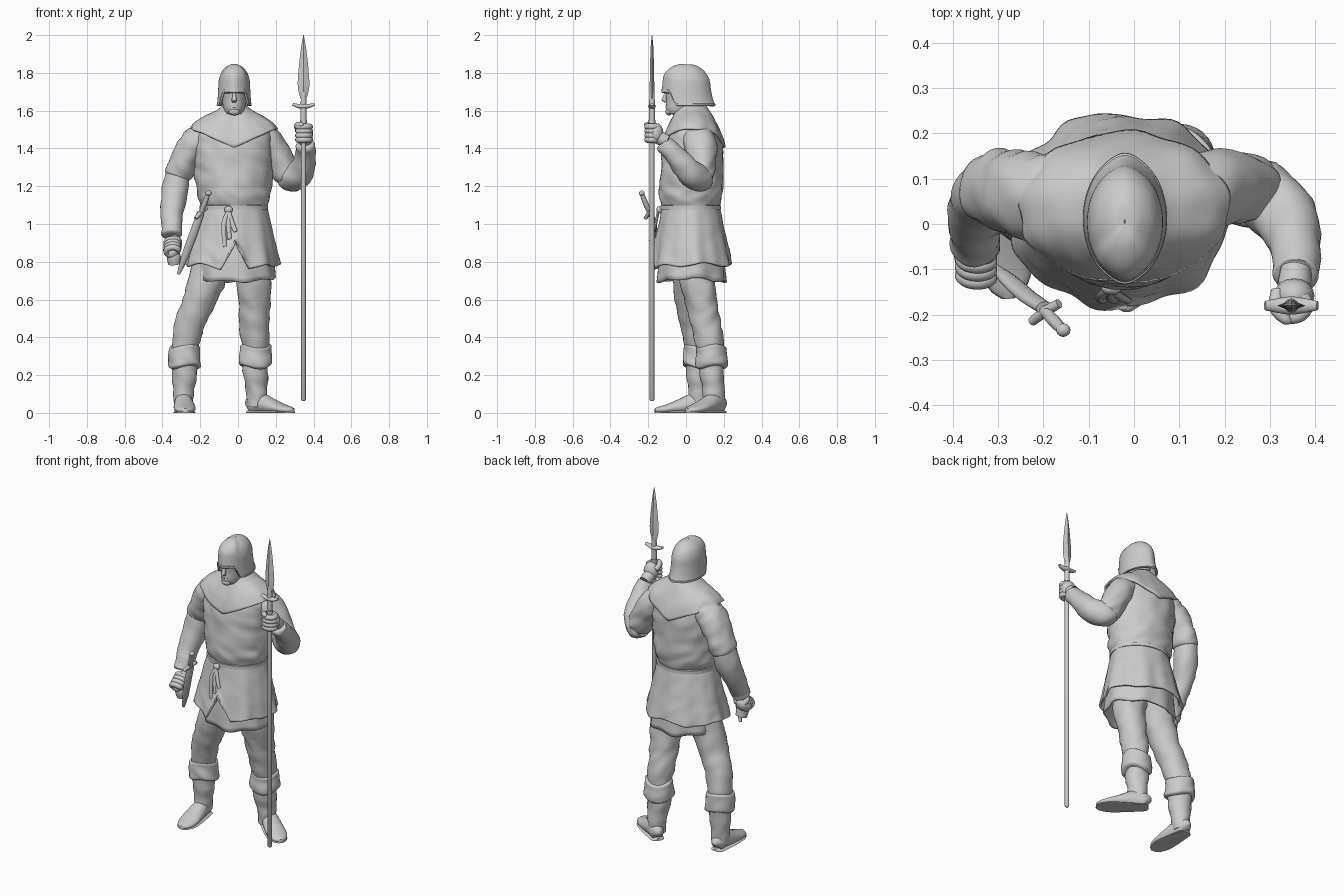
import bpy, bmesh, math
from mathutils import Vector, Matrix, noise

PI = math.pi


def spline(pts, sub):
    out = []
    for i in range(len(pts) - 1):
        a, b, c, d = pts[max(i - 1, 0)], pts[i], pts[i + 1], pts[min(i + 2, len(pts) - 1)]
        for k in range(sub):
            t = k / sub
            out.append([0.5 * (2 * q + (r - p) * t + (2 * p - 5 * q + 4 * r - s) * t * t
                               + (3 * q - p - 3 * r + s) * t ** 3) for p, q, r, s in zip(a, b, c, d)])
    return out + [list(pts[-1])]


def tube(bm, pts, ref=(1, 0, 0), n=24, sub=4, fn=None, flat=False, caps=True, rough=0, floor=False):
    """Loft ellipses (x, y, z, ra, rb) along a path; flat keeps every ellipse horizontal."""
    P = spline([p if len(p) == 5 else (*p, p[3]) for p in pts], sub)
    rings, ref = [], Vector(ref)
    for i, p in enumerate(P):
        c = Vector(p[:3])
        T = Vector((0, 0, 1)) if flat else (Vector(P[min(i + 1, len(P) - 1)][:3]) - Vector(P[max(i - 1, 0)][:3])).normalized()
        A = (ref - T * ref.dot(T)).normalized()
        B = T.cross(A)
        ring = []
        for k in range(n):
            a = 2 * PI * k / n
            s, dz = fn(a, i / (len(P) - 1)) if fn else (1, 0)
            off = A * math.cos(a) * p[3] + B * math.sin(a) * p[4]
            q = c + off
            s += rough * noise.noise(Vector((q.x * 13, q.y * 13, q.z * 20 + q.x * 12)))
            v = c + off * s + Vector((0, 0, dz))
            if floor:
                v.z = max(v.z, 0)
            ring.append(bm.verts.new(v))
        rings.append(ring)
    for r, s in zip(rings, rings[1:]):
        for k in range(n):
            bm.faces.new((r[k], r[(k + 1) % n], s[(k + 1) % n], s[k]))
    if caps:
        bm.faces.new(rings[0])
        bm.faces.new(rings[-1])


def part(name, tubes, solid=0, sharp=50, matrix=None):
    bm = bmesh.new()
    for pts, kw in tubes:
        tube(bm, pts, **kw)
    if matrix:
        bm.transform(matrix)
    bmesh.ops.recalc_face_normals(bm, faces=bm.faces)
    me = bpy.data.meshes.new(name)
    bm.to_mesh(me)
    bm.free()
    me.shade_smooth()
    me.set_sharp_from_angle(angle=math.radians(sharp))
    ob = bpy.data.objects.new(name, me)
    bpy.context.collection.objects.link(ob)
    if solid:
        m = ob.modifiers.new("thickness", "SOLIDIFY")
        m.thickness, m.offset = solid, -1
    return ob


def blob(x, y, z, rx, ry, rz):
    """Tube points for an ellipsoid."""
    return [(x, y, z - rz * math.cos(t * PI / 8), rx * max(math.sin(t * PI / 8), .03),
             ry * max(math.sin(t * PI / 8), .03)) for t in range(9)]


def smooth(a, b, x):
    t = min(max((x - a) / (b - a), 0), 1)
    return t * t * (3 - 2 * t)


F = dict(flat=True, n=12, sub=1)

# Tunic body
part("tunic", [([(-.02, .03, 1.61, .06, .065), (-.02, .035, 1.55, .13, .10), (-.022, .04, 1.49, .195, .14),
                 (-.025, .037, 1.4, .21, .16), (-.025, .03, 1.27, .203, .166), (-.022, .027, 1.17, .195, .17),
                 (-.022, .025, 1.125, .188, .163), (-.022, .025, 1.09, .172, .148)],
                dict(flat=True, n=48, sub=6, rough=.06))])


# Shoulder cape with a point at front and back
def cape_drape(a, t):
    v = max(0, 1 - abs(math.cos(a)) / .95)
    return 1 + .015 * t * math.sin(9 * a), -.1 * t * t * v


part("shoulder_cape", [([(-.02, .03, 1.63, .06, .075), (-.02, .035, 1.6, .1, .095), (-.022, .037, 1.572, .155, .118),
                         (-.022, .038, 1.54, .206, .146), (-.022, .037, 1.505, .234, .168)],
                        dict(flat=True, n=64, caps=False, rough=.04, fn=cape_drape))], .012)
# Belt with knot and hanging straps
part("belt", [([(-.022, .025, z, .172 + r, .15 + r) for z, r in ((1.075, 0), (1.077, .01), (1.098, .01), (1.1, 0))],
               dict(flat=True, n=48, sub=1))])
part("belt_knot", [(blob(-.05, -.142, 1.075, .022, .015, .02), F)] +
     [([(-.05, -.146, 1.07, .01, .007), (x, -.16, 1.0, .013, .007), (x2, -.17, z, .01, .006)], dict(n=8))
      for x, x2, z in ((-.075, -.07, .88), (-.03, -.012, .96), (-.05, -.045, .92))])


# Skirt with front slit and wavy hem
def skirt_fold(a, t):
    d = abs((a - 1.5 * PI - .07 + PI) % (2 * PI) - PI)
    slit = .17 * max(0, 1 - d / .32)
    return 1 + t * (.03 * math.sin(7 * a + 1) + .015 * math.sin(13 * a)), t * t * (slit - .025 * smooth(.9, .35, d) + .01 * math.sin(5 * a))


def under_fold(a, t):
    return 1 + .03 * t * math.sin(8 * a), -.02 * t * abs(math.sin(a)) + .006 * math.sin(6 * a)


part("skirt", [([(-.022, .025, 1.1, .172, .15), (-.025, .027, 1.03, .192, .164), (-.028, .028, .92, .218, .186),
                 (-.031, .03, .84, .237, .204), (-.032, .03, .785, .25, .216)],
                dict(flat=True, n=96, caps=False, rough=.025, fn=skirt_fold))], .012)
part("under_skirt", [([(-.02, .03, 1.0, .17, .14), (-.018, .03, .85, .2, .17), (-.012, .03, .715, .212, .182)],
                      dict(flat=True, n=64, caps=False, rough=.03, fn=under_fold))], .012)

# Sleeves
part("right_upper_sleeve", [([(-.13, .055, 1.48, .06, .07), (-.19, .06, 1.455, .08, .092), (-.24, .065, 1.41, .083, .095),
                              (-.287, .073, 1.33, .075, .088), (-.315, .08, 1.265, .074, .082),
                              (-.322, .08, 1.245, .06, .07)], dict(rough=.12, n=32))])
part("right_lower_sleeve", [([(-.315, .08, 1.29, .06, .07), (-.332, .065, 1.18, .07, .072), (-.35, .015, 1.06, .061, .063),
                              (-.35, -.03, .975, .053, .056), (-.35, -.045, .945, .054, .056),
                              (-.35, -.05, .935, .04, .04)], dict(rough=.1, n=32))])
part("left_upper_sleeve", [([(.08, .055, 1.48, .06, .07), (.14, .067, 1.45, .078, .086), (.19, .078, 1.39, .079, .085),
                             (.235, .082, 1.315, .073, .076), (.265, .08, 1.26, .07, .07), (.28, .08, 1.23, .05, .055)],
                            dict(rough=.12, n=32))])
R = (0, 1, 1)
part("left_lower_sleeve", [([(.235, .09, 1.25, .05), (.275, .075, 1.24, .072), (.322, .03, 1.262, .073),
                             (.353, -.03, 1.33, .06), (.36, -.09, 1.398, .051), (.357, -.112, 1.42, .05),
                             (.356, -.118, 1.428, .038)], dict(rough=.12, n=32, ref=R))])


# Fists: curled fingers around a local z axis, thumb and palm
def fist(name, matrix, side):
    tubes = [(blob(.006 * side, .016, 0, .045, .04, .055), dict(flat=True, n=16, sub=1)),
             ([(.01, .075, -.045, .034), (.006, .04, -.025, .037), (0, .02, 0, .03)], dict(n=16))]
    for k in range(4):
        z = -.034 + .023 * k
        arc = [PI * (.25 - i * .27) if side > 0 else PI * (.75 + i * .27) for i in range(6)]
        pts = [(.034 * math.cos(a), .028 * math.sin(a) - .003, z, .016 if i < 5 else .007) for i, a in enumerate(arc)]
        tubes.append((pts, dict(ref=(0, 0, 1), n=10, sub=3)))
    tubes.append(([(-.03 * side, .025, .02, .016), (-.035 * side, -.01, .042, .015), (-.012 * side, -.035, .046, .013),
                   (0, -.04, .046, .005)], dict(ref=(0, 0, 1), n=10)))
    part(name, tubes, matrix=matrix)


fist("left_hand", Matrix.Translation((.347, -.175, 1.48)), 1)
fist("right_hand", Matrix.Translation((-.346, -.083, .875)) @ Matrix.Rotation(math.radians(-50), 4, "X"), -1)

# Head and face
part("head", [([(-.02, .03, 1.5, .06), (-.02, .01, 1.575, .055, .075), (-.02, -.02, 1.583, .045, .075),
                (-.02, -.02, 1.61, .056, .087), (-.02, -.005, 1.66, .065, .1), (-.02, 0, 1.72, .07, .108),
                (-.02, 0, 1.78, .05, .08)], dict(flat=True, n=32)),
              ([(-.02, -.1, 1.7, .008, .012), (-.02, -.111, 1.675, .01, .012), (-.02, -.117, 1.655, .014, .014),
                (-.02, -.105, 1.643, .01, .008)], F),
              (blob(-.02, -.09, 1.595, .03, .02, .02), F),
              (blob(-.02, -.098, 1.626, .022, .01, .005), F), (blob(-.02, -.098, 1.617, .02, .01, .005), F)] +
     [(blob(-.02 + s * .026, -.09, 1.697, .026, .016, .008), F) for s in (-1, 1)])


# Helmet with crest ridge and raised face opening
def helm(a, t):
    s = 1 + .06 * t ** .5 * abs(math.sin(a)) ** 16
    return s, .075 * smooth(.45, .8, -math.sin(a)) * t ** 1.5


part("helmet", [([(-.02, .005, 1.845, .001, .002), (-.02, .005, 1.84, .03, .045), (-.02, .005, 1.81, .064, .088),
                  (-.02, .004, 1.765, .081, .115), (-.02, .004, 1.71, .085, .122), (-.02, .008, 1.66, .088, .128),
                  (-.02, .012, 1.627, .092, .136)], dict(flat=True, n=64, caps=False, fn=helm))], .012)
part("helmet_rim", [([(-.02, .012, z, .091 + r, .135 + r) for z, r in ((1.638, -.004), (1.636, .001), (1.627, .002), (1.625, -.006))],
                     dict(flat=True, n=64, sub=1, caps=False, fn=lambda a, t: helm(a, 1)))])

# Trousers
part("left_leg", [([(.06, .05, .85, .1), (.085, .06, .7, .095, .093), (.088, .085, .57, .084, .083),
                    (.087, .105, .47, .08, .078), (.092, .128, .36, .074, .075), (.092, .133, .28, .06)],
                   dict(rough=.12, n=32))])
part("right_leg", [([(-.11, .03, .85, .1), (-.168, .022, .7, .096, .09), (-.215, .03, .57, .084, .083),
                     (-.258, .045, .47, .078, .077), (-.28, .062, .36, .073, .074), (-.285, .065, .28, .06)],
                    dict(rough=.12, n=32))])


# Boots: shaft, turned-down cuff and foot
def boot(side, x, y, ax, ay, heel, toe):
    part(side + "_boot_shaft", [([(x, y, .32, .07), (x, y, .22, .068, .066), (ax, ay, .13, .057, .058),
                                  (ax, ay, .08, .053, .056), (ax, ay, .03, .045, .05)], dict(flat=True, rough=.14))])
    part(side + "_boot_cuff", [([(x, y, z, r, r * .97) for z, r in ((.355, .07), (.35, .083), (.32, .083), (.28, .087),
                                                                  (.25, .086), (.24, .066))],
                                dict(flat=True, n=36, sub=3, rough=.1,
                                     fn=lambda a, t: (1, .01 * math.sin(2 * a + x * 9))))])
    d = Vector(toe) - Vector(heel)
    prof = ((0, .03, .012, .02), (.05, .04, .036, .045), (.25, .052, .046, .055), (.5, .036, .055, .042),
            (.75, .022, .057, .026), (.92, .015, .04, .018), (1, .014, .012, .01))
    w = (d.y, -d.x, 0)
    part(side + "_foot", [([(heel[0] + d.x * f, heel[1] + d.y * f, z, a, b) for f, z, a, b in prof],
                           dict(ref=w, floor=True)),
                          ([(heel[0] + d.x * f, heel[1] + d.y * f, .002, a + .001, .012) for f, z, a, b in prof],
                           dict(ref=w, floor=True))])


boot("left", .093, .134, .098, .145, (.055, .195), (.292, .01))
boot("right", -.283, .066, -.288, .07, (-.292, .125), (-.278, -.165))

# Dagger and scabbard on the belt
D = dict(n=12, sub=2)
part("scabbard", [([(-.197, -.185, 1.06, .02, .014), (-.235, -.16, .95, .022, .014), (-.28, -.12, .83, .02, .012),
                    (-.315, -.09, .735, .008, .008)], D)])
part("dagger_hilt", [([(-.2, -.188, 1.05, .012), (-.178, -.212, 1.105, .014), (-.16, -.232, 1.155, .012)], D),
                     (blob(-.156, -.234, 1.163, .016, .015, .014), F),
                     ([(-.225, -.215, 1.03, .01), (-.195, -.193, 1.062, .012), (-.165, -.175, 1.085, .01)],
                      dict(D, ref=(0, 0, 1)))])

# Spear
sx, sy = .347, -.18
part("spear_shaft", [([(sx, sy, .062, .006), (sx, sy, .07, .013), (sx, sy, 1.6, .013)], F)])
part("spear_socket", [([(sx, sy, 1.55, .015), (sx, sy, 1.62, .016), (sx, sy, 1.7, .013)], F),
                      ([(sx - .058, sy, 1.634, .007, .01), (sx - .03, sy, 1.625, .011, .016), (sx, sy, 1.623, .014, .02),
                        (sx + .03, sy, 1.625, .011, .016), (sx + .058, sy, 1.634, .007, .01)],
                       dict(ref=(0, 0, 1), n=12)),
                      ([(sx, sy, z, .018) for z in (1.535, 1.55)], F)])
part("spear_blade", [([(sx, sy, 1.66, .014, .012), (sx, sy, 1.7, .026, .013), (sx, sy, 1.75, .031, .012),
                       (sx, sy, 1.85, .023, .01), (sx, sy, 1.94, .012, .007), (sx, sy, 2.0, .001, .001)],
                      dict(flat=True, n=4, sub=3))], sharp=25)
